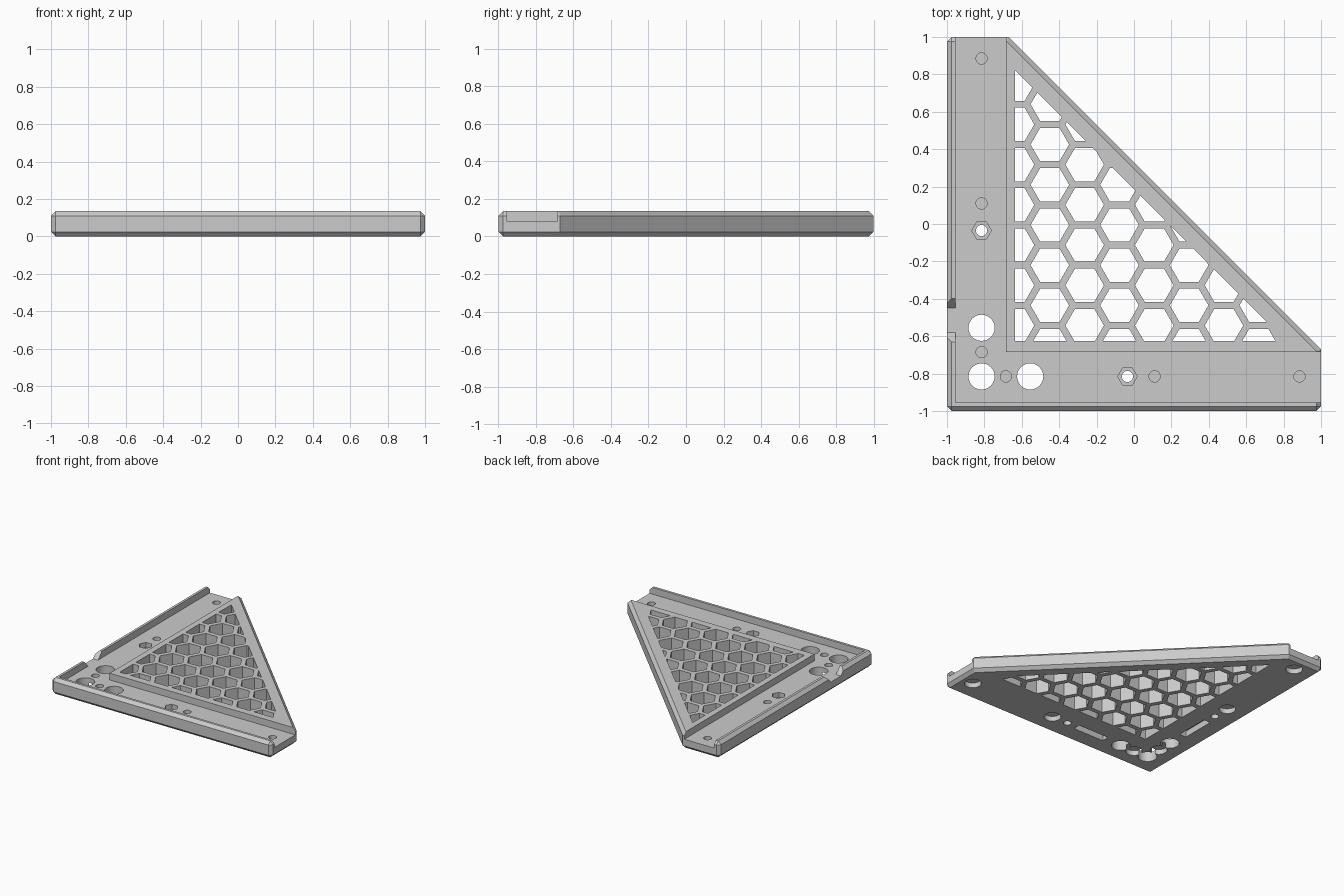
import bpy
import bmesh
from math import cos, sin, pi, sqrt

if "Cube" in bpy.data.objects:
    bpy.data.objects.remove(bpy.data.objects["Cube"], do_unlink=True)

TOP, FLOOR, CHAMFER = 0.135, 0.08, 0.025
ARM = -0.815           # centre line of both channels
BELOW, ABOVE = -0.1, 0.3


def ring(x, y, r, n=32):
    return [(x + r * cos(2 * pi * i / n), y + r * sin(2 * pi * i / n)) for i in range(n)]


def rect(x0, x1, y0, y1):
    return [(x0, y0), (x1, y0), (x1, y1), (x0, y1)]


def prisms(name, parts):
    """One object from (outline, z0, z1) prisms."""
    bm = bmesh.new()
    for pts, z0, z1 in parts:
        low = [bm.verts.new((x, y, z0)) for x, y in pts]
        high = [bm.verts.new((x, y, z1)) for x, y in pts]
        bm.faces.new(low[::-1])
        bm.faces.new(high)
        for i in range(len(pts)):
            j = (i + 1) % len(pts)
            bm.faces.new((low[i], low[j], high[j], high[i]))
    mesh = bpy.data.meshes.new(name)
    bm.to_mesh(mesh)
    bm.free()
    obj = bpy.data.objects.new(name, mesh)
    bpy.context.collection.objects.link(obj)
    return obj


def clip(pts, a, b, c):
    """Keep the part of an outline where a*x + b*y <= c."""
    out = []
    for p, q in zip(pts, pts[1:] + pts[:1]):
        dp, dq = a * p[0] + b * p[1] - c, a * q[0] + b * q[1] - c
        if dp <= 0:
            out.append(p)
        if dp * dq < 0:
            t = dp / (dp - dq)
            out.append((p[0] + t * (q[0] - p[0]), p[1] + t * (q[1] - p[1])))
    return out


def area(pts):
    return sum(p[0] * q[1] - q[0] * p[1] for p, q in zip(pts, pts[1:] + pts[:1])) / 2


def apply(obj, name):
    bpy.context.view_layer.objects.active = obj
    bpy.ops.object.modifier_apply(modifier=name)


def cut(obj, cutter):
    mod = obj.modifiers.new("cut", 'BOOLEAN')
    mod.operation, mod.solver, mod.object = 'DIFFERENCE', 'EXACT', cutter
    cutter.hide_render = True
    apply(obj, "cut")
    bpy.data.objects.remove(cutter, do_unlink=True)


# Chamfered corner plate
plate = prisms("corner_plate", [([(-1, -1), (1, -1), (1, -0.67), (-0.67, 1), (-1, 1)], 0, TOP)])
bev = plate.modifiers.new("chamfer", 'BEVEL')
bev.width, bev.segments = CHAMFER, 1
bev.limit_method, bev.angle_limit = 'ANGLE', pi / 3
apply(plate, "chamfer")

# L-shaped channel, open at both ends
lo, hi = -0.955, -0.685
cut(plate, prisms("channel_cutter", [
    ([(lo, lo), (1.2, lo), (1.2, hi), (hi, hi), (hi, 1.2), (lo, 1.2)], FLOOR, ABOVE)]))

# Flared notch through the side wall
notch = prisms("notch_cutter", [(rect(-1.1, -0.93, -0.64, -0.39), FLOOR, TOP + 0.01)])
for v in notch.data.vertices:
    if v.co.z < TOP:
        v.co.y = -0.515 + (0.065 if v.co.y > -0.515 else -0.065)
cut(plate, notch)

# Honeycomb clipped to the inner triangle
pitch, radius = 0.215, 0.103
step = pitch * sqrt(3) / 2
cells = []
for col in range(-1, 8):
    for row in range(-4, 6):
        x = -0.45 + col * step
        y = -0.005 + (row + 0.5 * (col % 2)) * pitch
        pts = ring(x, y, radius, 6)
        for edge in ((-1, 0, 0.635), (0, -1, 0.625), (1, 1, 0.185)):
            pts = clip(pts, *edge)
        if len(pts) > 2 and area(pts) > 0.0006:
            cells.append((pts, BELOW, ABOVE))
cut(plate, prisms("honeycomb_cutter", cells))

# Holes repeated along both arms
through, pockets = [(ring(ARM, ARM, 0.07), BELOW, ABOVE)], []
for swap in (False, True):
    def at(s):
        return (ARM, s) if swap else (s, ARM)
    through.append((ring(*at(-0.555), 0.07), BELOW, ABOVE))
    through.append((ring(*at(-0.035), 0.03), BELOW, ABOVE))
    pockets.append((ring(*at(-0.035), 0.052, 6), 0.04, ABOVE))
    # Blind screw holes above, wider recesses below
    for s in (-0.685, 0.11, 0.885):
        pockets.append((ring(*at(s), 0.03), 0.045, ABOVE))
        pockets.append((ring(*at(s), 0.063), BELOW, 0.04))
    # Slot in the underside
    x, y = at(-0.265)
    a, b = (0.03, 0.14) if swap else (0.14, 0.03)
    pockets.append((rect(x - a, x + a, y - b, y + b), BELOW, 0.05))
cut(plate, prisms("through_hole_cutter", through))
cut(plate, prisms("pocket_cutter", pockets))

# Single grey colour
grey = bpy.data.materials.new("light_grey")
grey.use_nodes = True
colour = (0.6, 0.6, 0.6, 1)
grey.diffuse_color = colour
grey.node_tree.nodes["Principled BSDF"].inputs["Base Color"].default_value = colour
plate.data.materials.clear()
plate.data.materials.append(grey)
for f in plate.data.polygons:
    f.material_index = 0

# Smooth hole walls, sharp edges elsewhere
bpy.ops.object.select_all(action='DESELECT')
plate.select_set(True)
bpy.context.view_layer.objects.active = plate
bpy.ops.object.shade_smooth_by_angle(angle=pi / 8)
